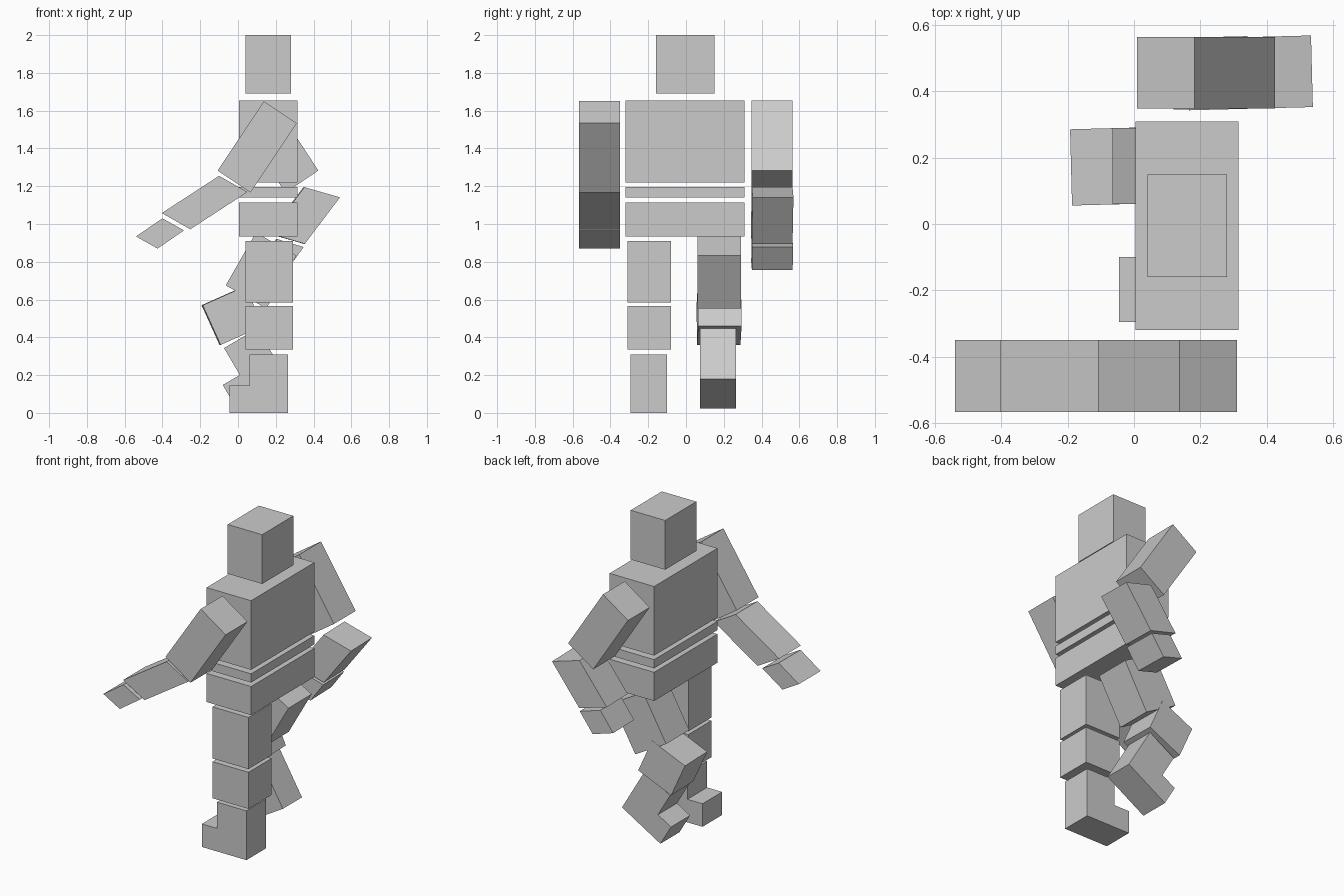
import bpy
import bmesh
from math import radians
from mathutils import Matrix, Vector

cube = bpy.data.objects.get("Cube")
if cube:
    bpy.data.objects.remove(cube, do_unlink=True)

grey = bpy.data.materials.new("plain_grey")
grey.use_nodes = True
colour = (0.6, 0.6, 0.6, 1.0)
grey.diffuse_color = colour
grey.node_tree.nodes["Principled BSDF"].inputs["Base Color"].default_value = colour


def prism(name, profile, y0, y1, twist=0.0):
    """Extrude an x-z outline from y0 to y1, then twist it about its own upright axis."""
    bm = bmesh.new()
    face = bm.faces.new([bm.verts.new((x, y0, z)) for x, z in profile])
    out = bmesh.ops.extrude_face_region(bm, geom=[face])
    moved = [v for v in out["geom"] if isinstance(v, bmesh.types.BMVert)]
    bmesh.ops.translate(bm, verts=moved, vec=(0, y1 - y0, 0))
    bmesh.ops.recalc_face_normals(bm, faces=bm.faces)
    if twist:
        centre = sum((v.co for v in bm.verts), Vector()) / len(bm.verts)
        bmesh.ops.rotate(bm, verts=bm.verts, cent=centre,
                         matrix=Matrix.Rotation(radians(twist), 3, "Z"))
    mesh = bpy.data.meshes.new(name)
    bm.to_mesh(mesh)
    bm.free()
    mesh.materials.append(grey)
    obj = bpy.data.objects.new(name, mesh)
    bpy.context.collection.objects.link(obj)
    return obj


def box(name, x0, x1, y0, y1, z0, z1):
    return prism(name, [(x0, z0), (x1, z0), (x1, z1), (x0, z1)], y0, y1)


def slanted(name, start, across, along, y0, y1, twist=0.0):
    """Skewed block: one corner plus its width and length directions in x-z."""
    a, u, v = Vector(start), Vector(across), Vector(along)
    return prism(name, [a, a + u, a + u + v, a + v], y0, y1, twist)


def boot(name, heel, angle, y0, y1):
    """L-shaped boot with the toe towards -x, tipped about its heel."""
    outline = [(0, 0), (0, 0.31), (-0.205, 0.31), (-0.205, 0.145), (-0.31, 0.145), (-0.31, 0)]
    turn = Matrix.Rotation(radians(angle), 2)
    return prism(name, [Vector(heel) + turn @ Vector(p) for p in outline], y0, y1)


# Head and trunk
box("head", 0.04, 0.28, -0.16, 0.15, 1.69, 2.0)
for part, low, high in (("chest", 1.22, 1.655), ("waist", 1.14, 1.195), ("hips", 0.935, 1.115)):
    box(part, 0.005, 0.315, -0.32, 0.31, low, high)

# Standing leg
box("left_thigh", 0.04, 0.29, -0.31, -0.08, 0.585, 0.91)
box("left_shin", 0.04, 0.29, -0.31, -0.08, 0.335, 0.565)
boot("left_boot", (0.265, 0), 0, -0.295, -0.1)

# Raised leg
slanted("right_thigh", (0.095, 0.955), (0.215, -0.122), (-0.16, -0.28), 0.06, 0.29)
slanted("right_shin", (-0.19, 0.57), (0.225, 0.1), (0.095, -0.21), 0.06, 0.29, 1.5)
boot("right_boot", (0.26, 0.18), 30.5, 0.075, 0.265)

# Arm swung forward
near = (-0.567, -0.35)
slanted("left_upper_arm", (0.137, 1.65), (0.174, -0.116), (-0.245, -0.367), *near)
slanted("left_forearm", (-0.1, 1.255), (0.15, -0.086), (-0.303, -0.197), *near)
slanted("left_hand", (-0.4, 1.03), (0.114, -0.064), (-0.14, -0.096), *near)

# Arm swung back
far = (0.348, 0.564)
slanted("right_upper_arm", (0.183, 1.655), (-0.174, -0.118), (0.242, -0.372), *far)
slanted("right_forearm", (0.349, 1.195), (0.188, -0.054), (-0.186, -0.246), *far, 1.5)
slanted("right_hand", (0.205, 0.92), (0.14, -0.042), (-0.088, -0.121), *far, 1.5)
